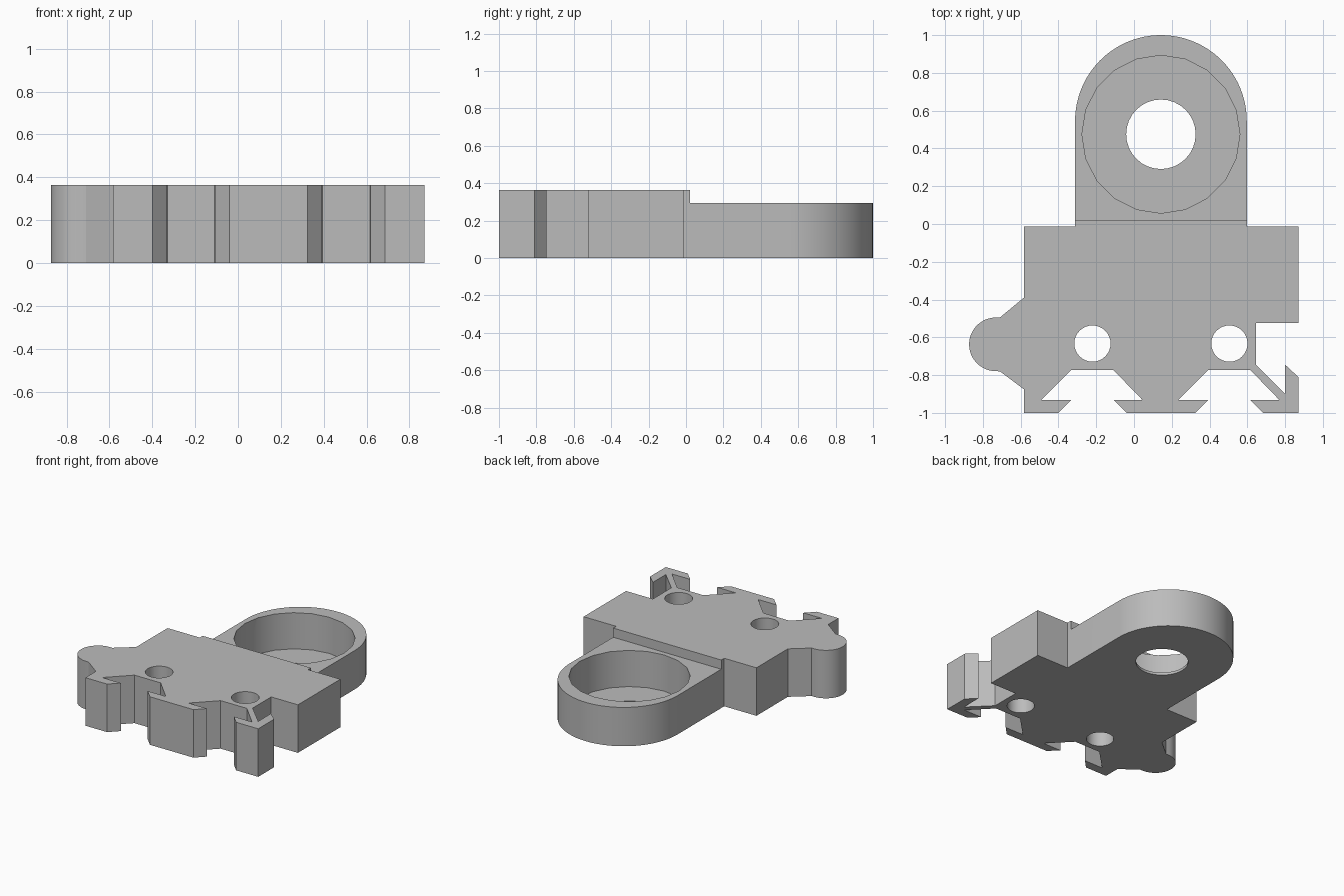
import bpy, bmesh
from math import sin, cos, pi, radians

if "Cube" in bpy.data.objects:
    bpy.data.objects.remove(bpy.data.objects["Cube"])

grey = bpy.data.materials.new("plain grey")
grey.diffuse_color = (0.5, 0.5, 0.5, 1)
grey.use_nodes = True
grey.node_tree.nodes["Principled BSDF"].inputs["Base Color"].default_value = grey.diffuse_color


def arc(cx, cy, r, start, end, n):
    """Points along an arc, angles in degrees, both ends included."""
    angles = [radians(start + (end - start) * i / n) for i in range(n + 1)]
    return [(cx + r * cos(a), cy + r * sin(a)) for a in angles]


def circle(cx, cy, r, n):
    return arc(cx, cy, r, 90, 450, n)[:-1]


def prism(name, points, z0, z1):
    """Extrude a closed outline from z0 to z1."""
    bm = bmesh.new()
    face = bm.faces.new([bm.verts.new((x, y, z0)) for x, y in points])
    top = bmesh.ops.extrude_face_region(bm, geom=[face], use_keep_orig=True)["geom"]
    for v in top:
        if isinstance(v, bmesh.types.BMVert):
            v.co.z = z1
    bmesh.ops.recalc_face_normals(bm, faces=bm.faces)
    mesh = bpy.data.meshes.new(name)
    bm.to_mesh(mesh)
    bm.free()
    mesh.materials.append(grey)
    obj = bpy.data.objects.new(name, mesh)
    bpy.context.collection.objects.link(obj)
    return obj


def cut(target, cutter):
    mod = target.modifiers.new("cut", 'BOOLEAN')
    mod.operation, mod.solver, mod.object = 'DIFFERENCE', 'EXACT', cutter
    bpy.context.view_layer.objects.active = target
    bpy.ops.object.modifier_apply(modifier=mod.name)
    bpy.data.objects.remove(cutter)


ARM_L, ARM_R, ARM_X = -0.312, 0.597, 0.1425
ARM_RAD = (ARM_R - ARM_L) / 2
PITCH = 0.725

# Left shoulder, rounded connector knob and left foot
outline = [(ARM_L, -0.013), (-0.583, -0.013), (-0.583, -0.39)]
outline += [(-0.71, -0.495)] + arc(-0.731, -0.637, 0.142, 92, 268, 24) + [(-0.71, -0.78)]
outline += [(-0.583, -0.875), (-0.583, -1)]

# Two dovetail sockets along the front edge, then the start of the hook
socket = [(-0.40, -1), (-0.333, -0.932), (-0.49, -0.932), (-0.33, -0.772),
          (-0.11, -0.772), (0.045, -0.932), (-0.108, -0.932), (-0.04, -1)]
for i in range(2):
    outline += [(x + i * PITCH, y) for x, y in socket]

# Hook, right notch and right shoulder
outline += [(0.87, -1), (0.87, -0.81), (0.80, -0.745), (0.80, -0.90),
            (0.645, -0.745), (0.645, -0.523), (0.87, -0.523), (0.87, -0.013),
            (ARM_R, -0.013)]

# Rounded arm
outline += arc(ARM_X, 1 - ARM_RAD, ARM_RAD, 0, 180, 48)

plate = prism("mounting_plate", outline, 0, 0.365)

# Lower the arm, sink its cup, and drill the cup floor and the two pin holes
cut(plate, prism("arm_step_cutter", [(-0.6, 0.022), (0.9, 0.022), (0.9, 1.2), (-0.6, 1.2)], 0.295, 0.6))
cut(plate, prism("cup_cutter", circle(ARM_X, 0.475, 0.418, 20), 0.02, 0.5))
cut(plate, prism("cup_hole_cutter", circle(ARM_X, 0.475, 0.184, 32), -0.2, 0.5))
for i in range(2):
    cut(plate, prism("pin_hole_cutter", circle(-0.22 + i * PITCH, -0.633, 0.096, 32), -0.2, 0.6))

plate.select_set(True)
bpy.context.view_layer.objects.active = plate
bpy.ops.object.shade_smooth_by_angle(angle=radians(30))
